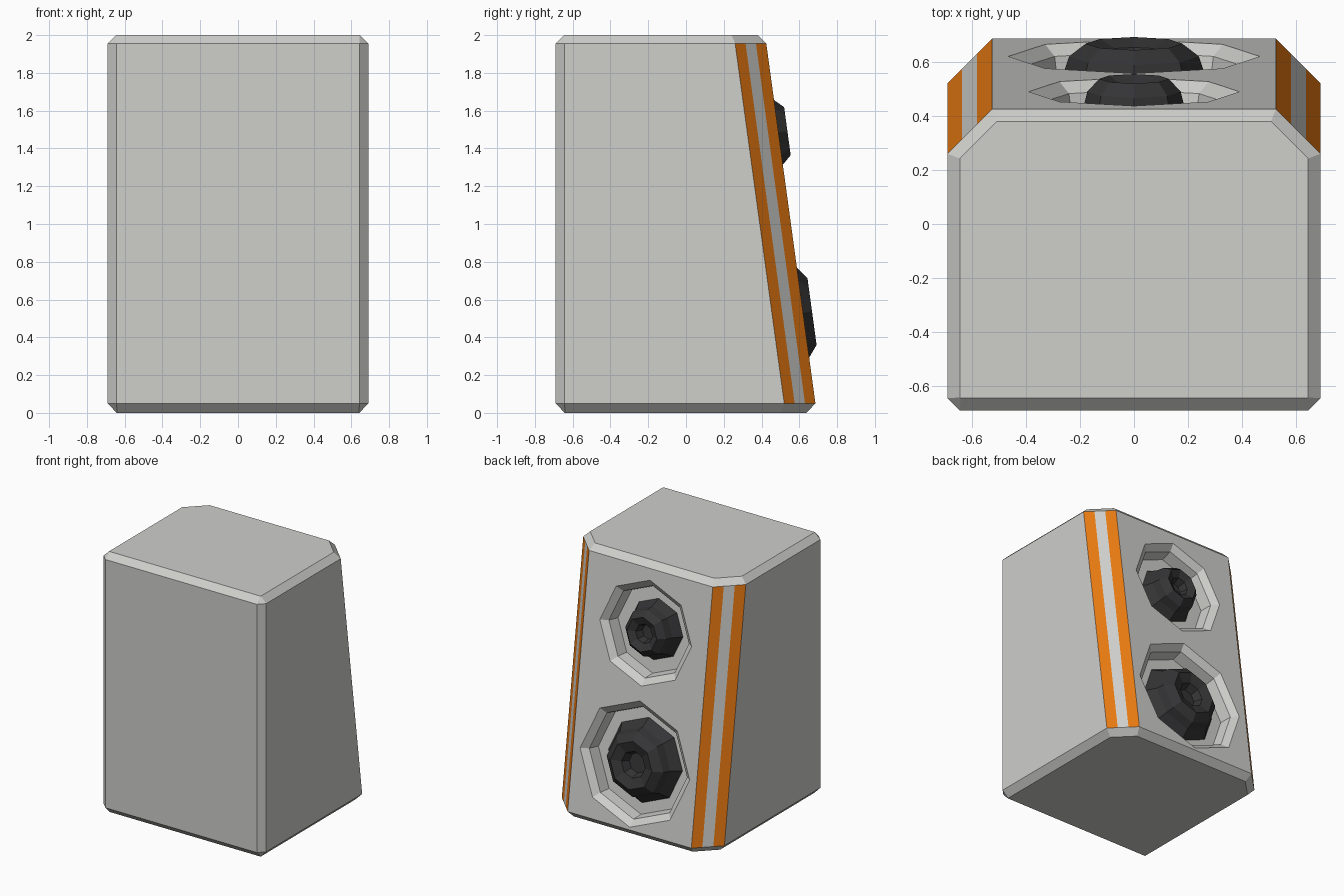
import bpy, bmesh, math
from mathutils import Matrix

if "Cube" in bpy.data.objects:
    bpy.data.objects.remove(bpy.data.objects["Cube"])


def material(name, rgb):
    m = bpy.data.materials.new(name)
    m.diffuse_color = (*rgb, 1)
    m.use_nodes = True
    m.node_tree.nodes["Principled BSDF"].inputs["Base Color"].default_value = m.diffuse_color
    return m


GREY = material("light_grey", (0.62, 0.62, 0.60))
ORANGE = material("orange", (0.80, 0.19, 0.006))
DARK = material("charcoal", (0.035, 0.035, 0.037))

SLOPE = 0.1365                      # lean of the sloping back panel


def back_y(z):
    return 0.692 - SLOPE * z


def make_object(name, bm, mats):
    bmesh.ops.recalc_face_normals(bm, faces=bm.faces)
    me = bpy.data.meshes.new(name)
    bm.to_mesh(me)
    bm.free()
    ob = bpy.data.objects.new(name, me)
    bpy.context.collection.objects.link(ob)
    for m in mats:
        me.materials.append(m)
    return ob


def outline(z, yb, inset):
    """Cabinet cross-section; the back corner chamfers are cut in thirds."""
    w, c, f = 0.69 - inset, 0.165 - 0.6 * inset, max(0.047 - inset, 0.002)
    half = [(w - f, -w), (w, f - w)]
    half += [(w - c * t / 3, yb - inset - c * (1 - t / 3)) for t in range(4)]
    return [(x, y, z) for x, y in half] + [(-x, y, z) for x, y in reversed(half)]


# cabinet with bevelled rims and striped back corners
bm = bmesh.new()
rings = [[bm.verts.new(p) for p in outline(*a)] for a in (
    (0, back_y(0.05), 0.048), (0.05, back_y(0.05), 0),
    (1.955, back_y(1.955), 0), (2, back_y(1.955), 0.046))]
n = len(rings[0])
for k in range(3):
    for i in range(n):
        j = (i + 1) % n
        f = bm.faces.new((rings[k][i], rings[k][j], rings[k + 1][j], rings[k + 1][i]))
        if k == 1 and i in (2, 4, 6, 8):
            f.material_index = 1
bm.faces.new(rings[0])
bm.faces.new(rings[-1])
cabinet = make_object("cabinet", bm, [GREY, ORANGE])


def lathe(name, profile, z, mat, sides=8):
    """Turned part on the sloping back; profile is (radius, height off panel)."""
    bm = bmesh.new()
    rs = [[bm.verts.new((r * math.cos(math.tau * i / sides),
                         r * math.sin(math.tau * i / sides), h))
           for i in range(sides)] for r, h in profile]
    for a, b in zip(rs, rs[1:]):
        for i in range(sides):
            j = (i + 1) % sides
            bm.faces.new((a[i], a[j], b[j], b[i]))
    bm.faces.new(rs[0])
    bm.faces.new(rs[-1])
    tilt = Matrix.Rotation(math.atan(SLOPE) - math.pi / 2, 4, 'X')
    bm.transform(Matrix.Translation((0, back_y(z), z)) @ tilt)
    return make_object(name, bm, [mat])


# recessed speaker wells and their cones
for label, z, R, s in (("lower", 0.53, 0.465, 1.0), ("upper", 1.485, 0.39, 0.72)):
    cutter = lathe("well_cutter", [(R + 0.05, 0.04), (R - 0.05, -0.04),
                                   (R - 0.065, -0.13)], z, GREY)
    mod = cabinet.modifiers.new("well", 'BOOLEAN')
    mod.operation, mod.solver, mod.object = 'DIFFERENCE', 'EXACT', cutter
    bpy.context.view_layer.objects.active = cabinet
    bpy.ops.object.modifier_apply(modifier=mod.name)
    bpy.data.objects.remove(cutter)
    cone = [(0.33, -0.15), (0.26, -0.06), (0.24, 0.0), (0.178, 0.048),
            (0.10, 0.02), (0.075, -0.04), (0.04, -0.04)]
    lathe(label + "_speaker_cone", [(r * s, h) for r, h in cone], z, DARK)
